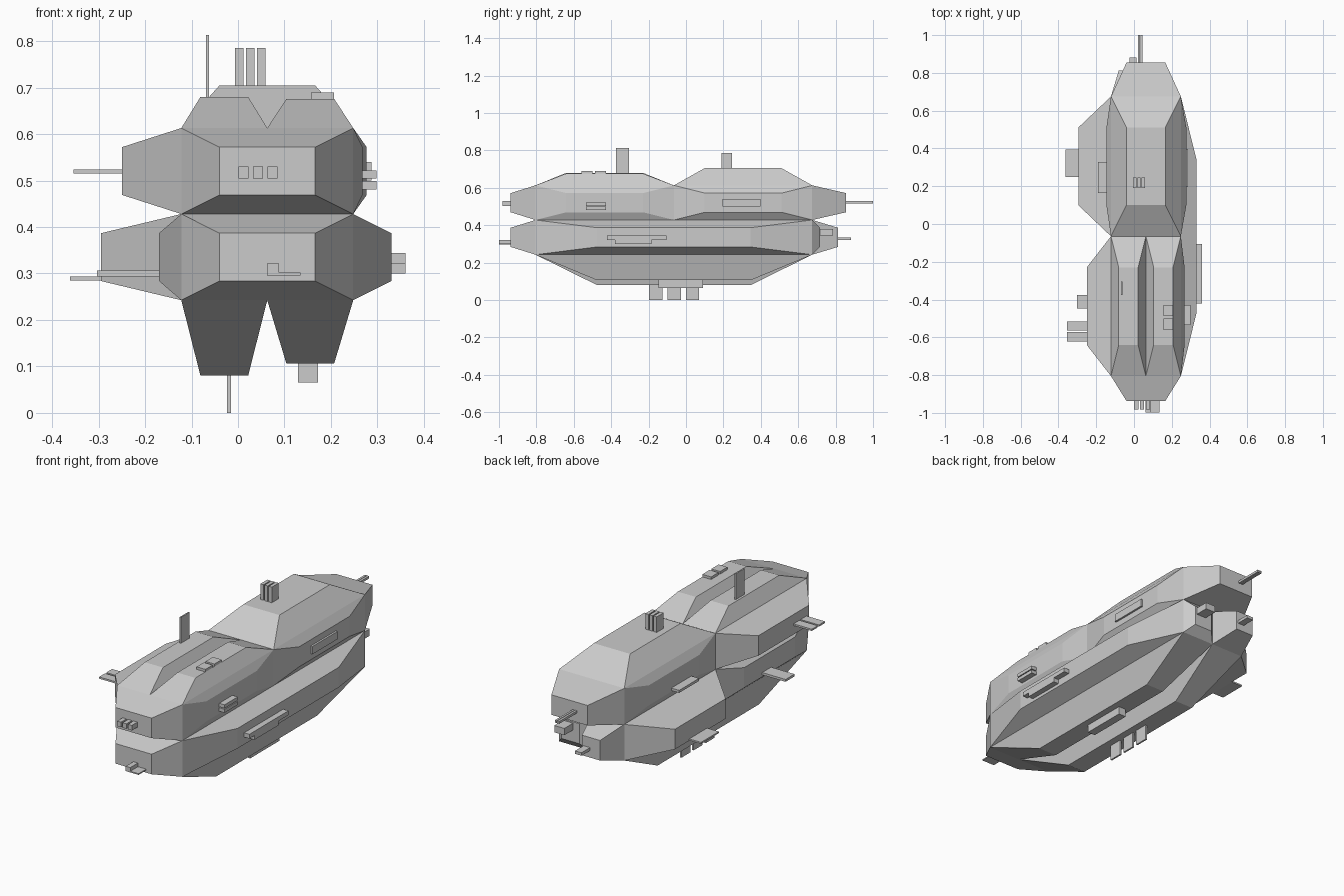
import bpy
import bmesh
from mathutils import Vector

default_cube = bpy.data.objects.get("Cube")
if default_cube:
    bpy.data.objects.remove(default_cube, do_unlink=True)

# One hull colour
grey = bpy.data.materials.new("hull_grey")
grey.use_nodes = True
grey.diffuse_color = (0.6, 0.6, 0.6, 1)
grey.node_tree.nodes["Principled BSDF"].inputs["Base Color"].default_value = (0.6, 0.6, 0.6, 1)


def finish(name, bm):
    mesh = bpy.data.meshes.new(name)
    bm.to_mesh(mesh)
    bm.free()
    mesh.materials.append(grey)
    obj = bpy.data.objects.new(name, mesh)
    bpy.context.collection.objects.link(obj)
    return obj


def box(name, x, y, z):
    """Axis-aligned box from three (low, high) ranges."""
    bm = bmesh.new()
    bmesh.ops.create_cube(bm, size=1)
    for v in bm.verts:
        v.co = Vector([r[0] if c < 0 else r[1] for c, r in zip(v.co, (x, y, z))])
    return finish(name, bm)


# Core divisions: the hull skin grows outward from this block
X0, XM, X1 = -0.122, 0.063, 0.248
Y0, YM, Y1 = -0.805, -0.065, 0.675
Z0, ZM, Z1 = 0.2425, 0.428, 0.613
TAPER = 0.555
FULL_X, LEFT_X, RIGHT_X = (X0, X1), (XM, X1), (X0, XM)
FULL_Y, FRONT_Y, REAR_Y = (Y0, Y1), (Y0, YM), (YM, Y1)
LOWER, UPPER = (Z0, ZM), (ZM, Z1)


def panel(bm, axis, base, cap, u, v):
    """Tapered panel growing from the core along an axis; u, v span its base."""
    others = [a for a in range(3) if a != axis]

    def ring(level, scale):
        verts = []
        for su, sv in ((-1, -1), (1, -1), (1, 1), (-1, 1)):
            co = Vector((0, 0, 0))
            co[axis] = level
            for a, r, s in zip(others, (u, v), (su, sv)):
                co[a] = (r[0] + r[1]) / 2 + s * scale * (r[1] - r[0]) / 2
            verts.append(bm.verts.new(co))
        return verts

    low, top = ring(base, 1), ring(cap, TAPER)
    inside = sum((p.co for p in low), Vector()) / 4
    faces = [bm.faces.new(top)]
    for i in range(4):
        j = (i + 1) % 4
        faces.append(bm.faces.new((low[i], low[j], top[j], top[i])))
    for f in faces:
        f.normal_update()
        if f.normal.dot(f.calc_center_median() - inside) < 0:
            f.normal_flip()


hull = bmesh.new()
for spec in (
    # nose
    (1, Y0, -0.937, FULL_X, UPPER), (1, Y0, -0.937, FULL_X, LOWER),
    # stern
    (1, Y1, 0.855, FULL_X, UPPER),
    (1, Y1, 0.812, RIGHT_X, LOWER), (1, Y1, 0.716, LEFT_X, LOWER),
    # roof
    (2, Z1, 0.705, FULL_X, REAR_Y),
    (2, Z1, 0.68, RIGHT_X, FRONT_Y), (2, Z1, 0.676, LEFT_X, FRONT_Y),
    # keel
    (2, Z0, 0.08, RIGHT_X, FULL_Y), (2, Z0, 0.106, LEFT_X, FULL_Y),
    # left flank
    (0, X1, 0.268, FRONT_Y, UPPER), (0, X1, 0.277, REAR_Y, UPPER),
    (0, X1, 0.33, FULL_Y, LOWER),
    # right flank
    (0, X0, -0.25, FRONT_Y, UPPER), (0, X0, -0.146, REAR_Y, UPPER),
    (0, X0, -0.17, FRONT_Y, LOWER), (0, X0, -0.295, REAR_Y, LOWER),
):
    panel(hull, *spec)
bmesh.ops.remove_doubles(hull, verts=hull.verts, dist=0.0005)
finish("hull", hull)

# Nose fittings
for i in range(3):
    x = 0.001 + 0.031 * i
    box(f"nose_block_{i + 1}", (x, x + 0.022), (-0.982, -0.93), (0.504, 0.53))
box("nose_hook_block", (0.062, 0.088), (-0.999, -0.93), (0.296, 0.321))
box("nose_hook_bar", (0.088, 0.135), (-0.999, -0.93), (0.296, 0.302))

# Stern fittings
for side, x in (("right", 0.02), ("left", 0.034)):
    box(f"stern_rod_{side}", (x, x + 0.011), (0.85, 1.0), (0.517, 0.529))
box("stern_stub", (-0.024, 0.013), (0.805, 0.882), (0.32, 0.335))
box("stern_recess_block", (0.14, 0.197), (0.71, 0.787), (0.345, 0.38))

# Roof fittings
box("roof_mast", (-0.069, -0.062), (-0.375, -0.305), (0.67, 0.813))
for i in range(3):
    x = -0.006 + 0.0235 * i
    box(f"roof_fin_{i + 1}", (x, x + 0.018), (0.19, 0.246), (0.7, 0.785))
for i in range(2):
    y = -0.56 + 0.073 * i
    box(f"roof_hatch_{i + 1}", (0.157, 0.207), (y, y + 0.059), (0.67, 0.689))

# Left flank fittings
for i, z in enumerate((0.481, 0.504)):
    box(f"left_upper_bar_{i + 1}", (0.26, 0.298), (-0.535, -0.428), (z, z + 0.018))
box("left_upper_plate", (0.27, 0.287), (0.195, 0.397), (0.5, 0.54))
box("left_lower_rail", (0.325, 0.36), (-0.422, -0.105), (0.322, 0.344))
box("left_lower_rail_foot", (0.325, 0.36), (-0.38, -0.185), (0.3, 0.322))

# Right flank fittings
for i in range(2):
    y = -0.621 + 0.058 * i
    box(f"right_wing_tile_{i + 1}", (-0.354, -0.245), (y, y + 0.048), (0.515, 0.524))
box("right_rear_vane", (-0.362, -0.29), (0.25, 0.395), (0.285, 0.293))
box("right_front_vane", (-0.303, -0.165), (-0.447, -0.375), (0.294, 0.306))
box("right_rear_ledge", (-0.19, -0.14), (0.165, 0.327), (0.475, 0.488))

# Keel fittings
for i in range(3):
    y = -0.197 + 0.098 * i
    box(f"keel_blade_{i + 1}", (-0.024, -0.015), (y, y + 0.071), (0, 0.09))
box("keel_block", (0.129, 0.172), (-0.147, 0.09), (0.065, 0.112))
